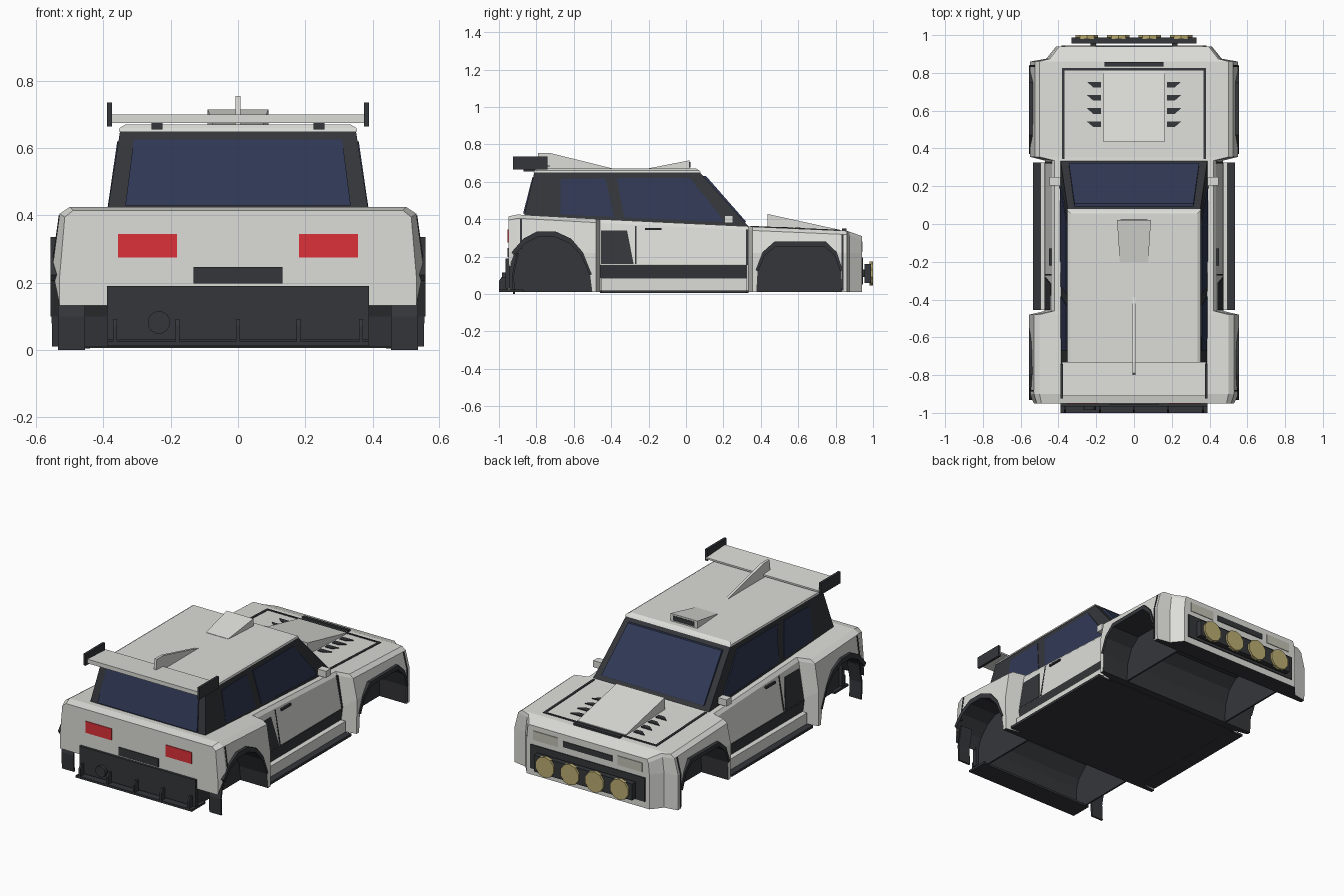
import bpy, bmesh, math


def material(name, rgb):
    m = bpy.data.materials.new(name)
    m.diffuse_color = (*rgb, 1)
    return m


WHITE = material("off_white", (0.72, 0.72, 0.69))
DARK = material("charcoal", (0.035, 0.037, 0.042))
GLASS = material("blue_glass", (0.03, 0.04, 0.09))
RED = material("tail_red", (0.72, 0.03, 0.04))
AMBER = material("lamp_yellow", (0.5, 0.42, 0.17))
PALE = material("headlight", (0.55, 0.54, 0.46))


def solid(name, loops, mat):
    """Skin a chain of equal-length point loops and cap both ends."""
    bm = bmesh.new()
    rings = [[bm.verts.new(p) for p in lp] for lp in loops]
    n = len(rings[0])
    for a, b in zip(rings, rings[1:]):
        for i in range(n):
            j = (i + 1) % n
            bm.faces.new((a[i], a[j], b[j], b[i]))
    bm.faces.new(rings[0])
    bm.faces.new(rings[-1])
    bmesh.ops.recalc_face_normals(bm, faces=bm.faces)
    me = bpy.data.meshes.new(name)
    bm.to_mesh(me)
    bm.free()
    me.materials.append(mat)
    ob = bpy.data.objects.new(name, me)
    bpy.context.collection.objects.link(ob)
    return ob


def prism_x(name, yz, x0, x1, mat, mirror=False):
    for s in ((1, -1) if mirror else (1,)):
        ob = solid(name, [[(s * x, y, z) for y, z in yz] for x in (x0, x1)], mat)
    return ob


def box(name, x, y, z, mat, mirror=False):
    yz = [(y[0], z[0]), (y[1], z[0]), (y[1], z[1]), (y[0], z[1])]
    return prism_x(name, yz, x[0], x[1], mat, mirror)


def side_panel(name, yz, fx, mat, off=0.004):
    """Panel laid on a leaning side surface x = fx(z), both sides."""
    for s in (1, -1):
        solid(name, [[(s * (fx(z) + o), y, z) for y, z in yz] for o in (off, -0.01)], mat)


def rect(y0, y1, z0, z1):
    return [(y0, z0), (y1, z0), (y1, z1), (y0, z1)]


def disc(name, x, z, r, y0, y1, n, mat):
    ang = [2 * math.pi * (i + 0.5) / n for i in range(n)]
    solid(name, [[(x + r * math.cos(a), y, z + r * math.sin(a)) for a in ang] for y in (y0, y1)], mat)


# Body shell: y, top z, top half width, shoulder half width, belt half width, belt z, bottom half width
stations = [(-0.95, 0.415, 0.49, 0.515, 0.53, 0.22, 0.53),
            (-0.90, 0.425, 0.50, 0.53, 0.555, 0.22, 0.553),
            (-0.48, 0.402, 0.50, 0.53, 0.555, 0.22, 0.553),
            (-0.46, 0.40, 0.42, 0.435, 0.47, 0.16, 0.45),
            (0.335, 0.362, 0.42, 0.435, 0.47, 0.16, 0.45),
            (0.355, 0.36, 0.50, 0.525, 0.55, 0.22, 0.548),
            (0.86, 0.338, 0.50, 0.525, 0.55, 0.22, 0.548),
            (0.875, 0.333, 0.445, 0.455, 0.465, 0.22, 0.465),
            (0.94, 0.31, 0.395, 0.405, 0.412, 0.22, 0.412)]
loops = []
for y, zt, wt, ws, wm, zm, wb in stations:
    half = [(wt, zt), (ws, zt - 0.02), (wm, zm), (wb, 0.01)]
    loops.append([(x, y, z) for x, z in half] + [(-x, y, z) for x, z in reversed(half)])
body = solid("body_shell", loops, WHITE)
body.data.materials.append(DARK)

# Wheel arches cut through the body
rear_arch = [(-0.97, 0), (-0.955, 0.12), (-0.92, 0.205), (-0.86, 0.27), (-0.79, 0.305), (-0.70, 0.305),
             (-0.62, 0.27), (-0.56, 0.205), (-0.515, 0.10), (-0.495, 0)]
front_arch = [(0.375, 0), (0.385, 0.12), (0.42, 0.205), (0.48, 0.255), (0.74, 0.255), (0.795, 0.205),
              (0.825, 0.12), (0.835, 0)]
for arch in (rear_arch, front_arch):
    cutter = prism_x("arch_cutter", [(y, z if z else -0.05) for y, z in arch], -0.7, 0.7, WHITE)
    cutter.hide_render = True
    cutter.data.materials.append(DARK)
    for p in cutter.data.polygons:
        p.material_index = 1
    mod = body.modifiers.new("arch", 'BOOLEAN')
    mod.operation, mod.solver, mod.object = 'DIFFERENCE', 'EXACT', cutter
    bpy.context.view_layer.objects.active = body
    bpy.ops.object.modifier_apply(modifier=mod.name)
    bpy.data.objects.remove(cutter)
    # inner wall of the wheel well
    prism_x("wheel_well_wall", [(max(y, -0.945), z + 0.012) for y, z in arch], 0.36, 0.37, DARK, True)
for p in body.data.polygons:
    if p.normal.z < -0.9 and p.center.z < 0.05:
        p.material_index = 1

# Dark arch trims just outside the openings
for arch in (rear_arch[2:-1], front_arch[1:-1]):
    cy = sum(p[0] for p in arch) / len(arch)
    outer = [(cy + (y - cy) * 1.06, 0.05 + (z - 0.05) * 1.12) for y, z in arch]
    for i in range(len(arch) - 1):
        prism_x("arch_trim", [arch[i], arch[i + 1], outer[i + 1], outer[i]], 0.52, 0.557, DARK, True)

# Floor, sills and mud flaps
box("floor", (-0.46, 0.46), (-0.46, 0.335), (0.006, 0.02), DARK)
box("sill", (0.43, 0.495), (-0.455, 0.325), (0.015, 0.085), WHITE, True)
box("side_step", (0.44, 0.535), (-0.455, 0.325), (0.005, 0.02), DARK, True)
prism_x("mud_flap", [(-0.905, 0.22), (-0.93, 0.1), (-0.925, 0), (-0.915, 0), (-0.92, 0.1), (-0.895, 0.22)],
        0.455, 0.535, DARK, True)


# Door details
def door_x(z):
    return 0.47 - 0.035 * (z - 0.16) / 0.205 if z > 0.16 else 0.45 + 0.02 * (z - 0.01) / 0.15


side_panel("door_lower_strip", rect(-0.46, 0.325, 0.085, 0.155), door_x, DARK)
side_panel("side_intake", [(-0.455, 0.16), (-0.28, 0.16), (-0.315, 0.34), (-0.455, 0.34)], door_x, DARK)
side_panel("door_handle", rect(-0.22, -0.13, 0.342, 0.354), door_x, DARK, 0.012)
side_panel("door_seam", rect(-0.272, -0.264, 0.16, 0.365), door_x, DARK, 0.003)
side_panel("door_seam", rect(0.32, 0.332, 0.155, 0.345), door_x, DARK, 0.003)


def fender_x(z):
    return 0.55 - 0.025 * (z - 0.22) / 0.1 if z > 0.22 else 0.549


side_panel("fender_seam", rect(0.832, 0.842, 0.02, 0.22), fender_x, DARK, 0.003)
side_panel("fender_seam", rect(0.832, 0.842, 0.22, 0.318), fender_x, DARK, 0.003)
side_panel("quarter_seam", rect(-0.888, -0.878, 0.24, 0.40),
           lambda z: 0.555 - 0.025 * (z - 0.22) / 0.18, DARK, 0.003)

# Cabin and roof
solid("cabin", [[(s * w, y, z) for s, y, z in ((-1, y0, z0), (1, y0, z0), (1, y1, z1), (-1, y1, z1))]
                for w, y0, z0, y1, z1 in ((0.39, -0.87, 0.40, 0.345, 0.35), (0.35, -0.81, 0.655, 0.07, 0.655))], DARK)
solid("roof", [[(-w, y0, z), (w, y0, z), (w, y1, z), (-w, y1, z)]
               for w, y0, y1, z in ((0.354, -0.815, 0.08, 0.65), (0.352, -0.812, 0.072, 0.66),
                                    (0.335, -0.80, 0.055, 0.67))], WHITE)


# Windows
def cabin_x(z):
    return 0.387 - 0.037 * (z - 0.40) / 0.255


side_panel("rear_side_window", [(-0.67, 0.425), (-0.385, 0.412), (-0.43, 0.62), (-0.67, 0.615)], cabin_x, GLASS)
side_panel("front_side_window", [(-0.33, 0.41), (0.2, 0.385), (0.175, 0.43), (0.02, 0.62), (-0.37, 0.62)],
           cabin_x, GLASS)
solid("windscreen", [[(-0.345, 0.315 + d, 0.385), (0.345, 0.315 + d, 0.385), (0.315, 0.10 + d, 0.63),
                      (-0.315, 0.10 + d, 0.63)] for d in (0.008, -0.02)], GLASS)
solid("rear_window", [[(-0.335, -0.868 + d, 0.43), (0.335, -0.868 + d, 0.43), (0.31, -0.818 + d, 0.625),
                       (-0.31, -0.818 + d, 0.625)] for d in (-0.003, 0.02)], GLASS)

# Mirrors
box("mirror", (0.39, 0.448), (0.205, 0.25), (0.38, 0.42), WHITE, True)

# Roof scoop, fin and rear wing
solid("roof_scoop", [[(-w, y, 0.665), (w, y, 0.665), (w, y, z), (-w, y, z)]
                     for w, y, z in ((0.075, -0.2, 0.672), (0.09, 0.02, 0.715))], WHITE)
box("roof_scoop_mouth", (-0.072, 0.072), (0.01, 0.023), (0.677, 0.705), DARK)
prism_x("roof_fin", [(-0.38, 0.668), (-0.73, 0.755), (-0.79, 0.755), (-0.80, 0.668)], -0.008, 0.008, WHITE)
prism_x("rear_wing", [(-0.73, 0.68), (-0.91, 0.675), (-0.91, 0.70), (-0.73, 0.69)], -0.38, 0.38, WHITE)
box("wing_end_plate", (0.375, 0.39), (-0.925, -0.74), (0.665, 0.735), DARK, True)
box("wing_support", (0.225, 0.257), (-0.87, -0.77), (0.655, 0.68), DARK, True)


# Hood panel lines, bulge and vents
def hood(y):
    return 0.36 - 0.022 * (y - 0.355) / 0.505


def hood_strip(y0, y1, h=0.004):
    return [(y0, hood(y0) - 0.01), (y1, hood(y1) - 0.01), (y1, hood(y1) + h), (y0, hood(y0) + h)]


prism_x("hood_side_line", hood_strip(0.345, 0.825), 0.368, 0.382, DARK, True)
prism_x("hood_front_line", hood_strip(0.813, 0.825), -0.38, 0.38, DARK)
prism_x("hood_slot", hood_strip(0.835, 0.857, 0.012), -0.155, 0.155, DARK)
prism_x("hood_bulge", [(0.435, 0.33), (0.435, 0.428), (0.81, 0.346), (0.81, 0.33)], -0.162, 0.162, WHITE)
for y in (0.525, 0.595, 0.665, 0.735):
    for s in (1, -1):
        solid("hood_vent", [[(s * 0.175, y - 0.012, hood(y) + d), (s * 0.215, y - 0.012, hood(y) + d),
                             (s * 0.25, y + 0.018, hood(y) + d), (s * 0.175, y + 0.018, hood(y) + d)]
                            for d in (-0.01, 0.005)], DARK)

# Nose: grille, headlights and lamp bar
box("headlight", (0.2, 0.365), (0.93, 0.944), (0.225, 0.28), PALE, True)
box("nose_slot", (-0.165, 0.165), (0.93, 0.944), (0.235, 0.27), DARK)
box("grille", (-0.385, 0.385), (0.93, 0.946), (0.05, 0.195), DARK)
box("lamp_bar", (-0.33, 0.33), (0.955, 0.988), (0.06, 0.16), DARK)
box("lamp_bracket", (0.2, 0.23), (0.94, 0.96), (0.09, 0.13), DARK, True)
for x in (-0.25, -0.083, 0.083, 0.25):
    disc("driving_lamp", x, 0.11, 0.063, 0.98, 1.0, 10, AMBER)

# Tail: lights, plate recess, diffuser and exhaust
box("tail_light", (0.182, 0.357), (-0.954, -0.94), (0.275, 0.345), RED, True)
box("plate_recess", (-0.133, 0.133), (-0.955, -0.94), (0.197, 0.247), DARK)
box("rear_valance", (-0.39, 0.39), (-0.965, -0.94), (0.03, 0.19), DARK)
box("diffuser_plate", (-0.39, 0.39), (-1.0, -0.87), (0.012, 0.025), DARK)
for x in (-0.365, -0.18, 0, 0.18, 0.365):
    prism_x("diffuser_fin", [(-1.0, 0.02), (-0.95, 0.02), (-0.95, 0.092), (-0.985, 0.092), (-1.0, 0.07)],
            x - 0.006, x + 0.006, DARK)
disc("exhaust", -0.235, 0.082, 0.034, -0.985, -0.95, 12, DARK)
